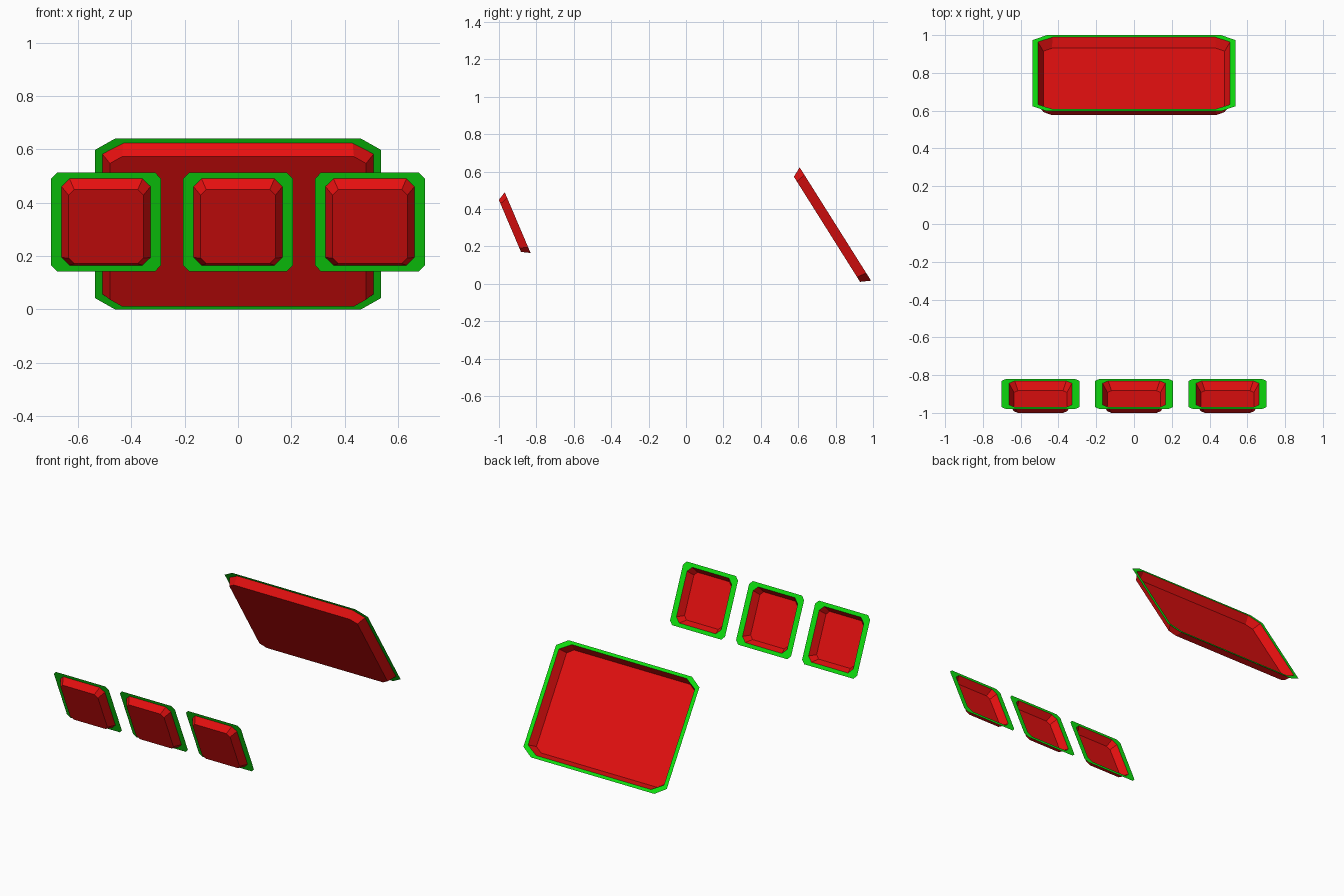
import bpy
import bmesh
from mathutils import Vector

if "Cube" in bpy.data.objects:
    bpy.data.objects.remove(bpy.data.objects["Cube"])


def flat_colour(name, rgb):
    m = bpy.data.materials.new(name)
    m.diffuse_color = (*rgb, 1)
    m.use_nodes = True
    m.node_tree.nodes["Principled BSDF"].inputs["Base Color"].default_value = m.diffuse_color
    return m


RED = flat_colour("red", (0.8, 0.005, 0.005))
GREEN = flat_colour("green", (0.005, 0.8, 0.005))


def octagon(hw, hh, cx, ch):
    """Rectangle outline with cut corners, counter-clockwise."""
    return [(hw, hh - ch), (hw - cx, hh), (cx - hw, hh), (-hw, hh - ch),
            (-hw, ch - hh), (cx - hw, -hh), (hw - cx, -hh), (hw, ch - hh)]


def sheet(name, centre, up, rings, mat, cap):
    """Join outlines (octagon, depth) into a sheet, facing the open side."""
    right = Vector((1, 0, 0))
    up = Vector(up).normalized()
    out = right.cross(up)
    bm = bmesh.new()
    loops = [[bm.verts.new(Vector(centre) + right * x + up * u + out * depth)
              for x, u in octagon(*size)] for size, depth in rings]
    for a, b in zip(loops, loops[1:]):
        for i in range(8):
            j = (i + 1) % 8
            bm.faces.new((a[j], a[i], b[i], b[j]))
    if cap:
        bm.faces.new(loops[-1][::-1])
    me = bpy.data.meshes.new(name)
    bm.to_mesh(me)
    bm.free()
    me.materials.append(mat)
    bpy.context.collection.objects.link(bpy.data.objects.new(name, me))


def panel(name, centre, up, rim, opening, floor, depth):
    # flat green rim and a shallow red dish open to the back
    sheet(name + "_rim", centre, up, [(rim, 0), (opening, 0)], GREEN, False)
    sheet(name + "_dish", centre, up, [(opening, 0), (floor, depth)], RED, True)


# Large leaning panel at the back
panel("large_panel", (0, 0.7985, 0.32), (0, -0.403, 0.64),
      (0.537, 0.378, 0.075, 0.05), (0.509, 0.358, 0.079, 0.048),
      (0.48, 0.332, 0.045, 0.03), 0.053)

# Row of three small leaning panels at the front
for side, x in (("left", -0.495), ("middle", 0), ("right", 0.495)):
    panel("small_panel_" + side, (x, -0.9, 0.3275), (0, -0.158, 0.371),
          (0.206, 0.2015, 0.022, 0.024), (0.167, 0.1766, 0.03, 0.032),
          (0.14, 0.151, 0.021, 0.023), 0.045)
